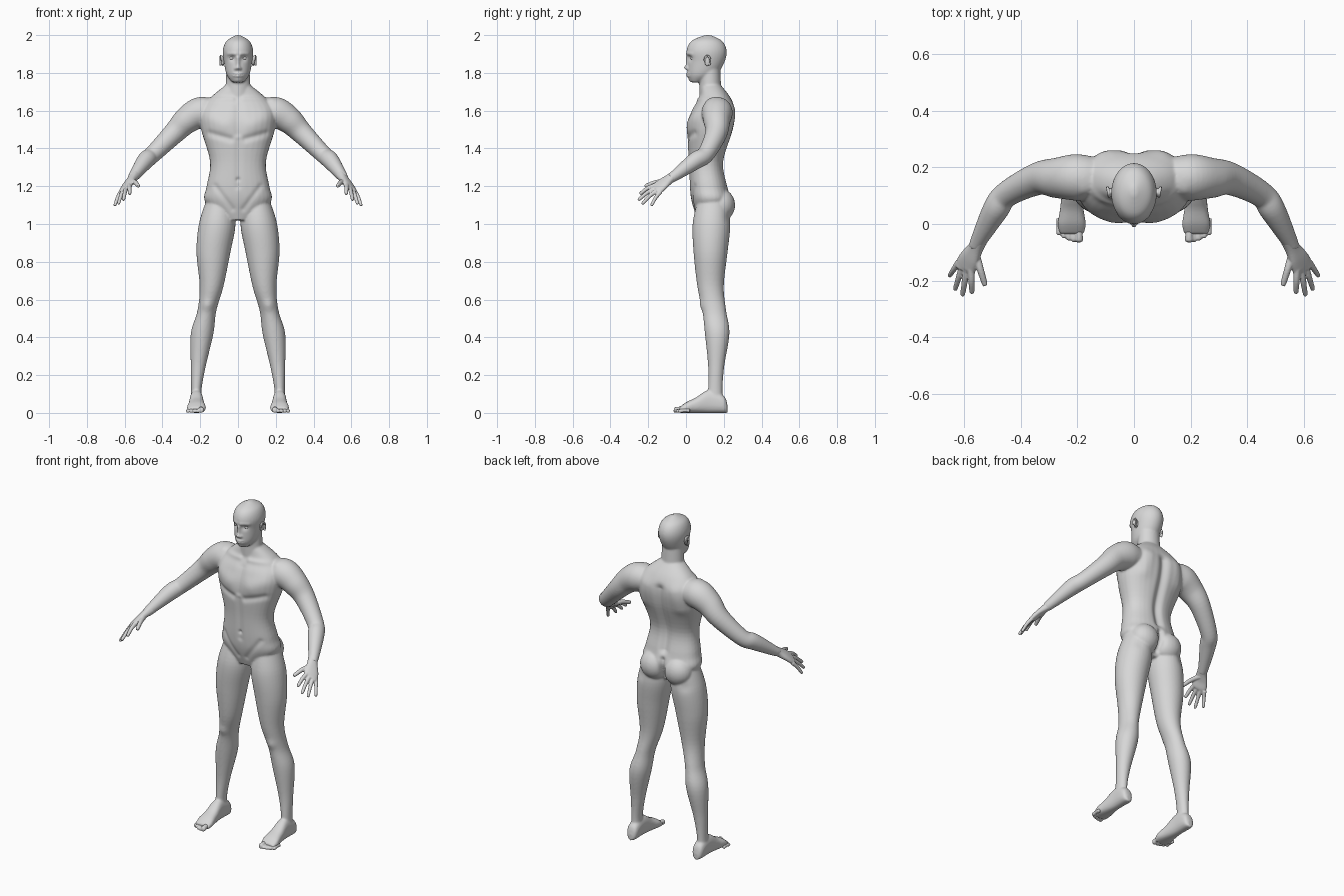
import bpy, bmesh, math
from mathutils import Vector, Matrix
from mathutils.kdtree import KDTree
from mathutils.geometry import intersect_point_line

if "Cube" in bpy.data.objects:
    bpy.data.objects.remove(bpy.data.objects["Cube"])

X, Y, Z = Matrix.Identity(3)
SIDES = 32

skin = bpy.data.materials.new("light_grey_skin")
skin.use_nodes = True
grey = (.68, .68, .68, 1)
skin.diffuse_color = grey
skin.node_tree.nodes["Principled BSDF"].inputs["Base Color"].default_value = grey


def spline(rows, steps=6):
    """Smoothly interpolate rows of numbers (Catmull-Rom)."""
    result = []
    last = len(rows) - 1
    for i in range(last):
        before, start, end, after = (rows[min(max(j, 0), last)] for j in range(i - 1, i + 3))
        for k in range(steps):
            t = k / steps
            row = []
            for a, b, c, d in zip(before, start, end, after):
                curve = 2 * a - 5 * b + 4 * c - d + t * (3 * b - a - 3 * c + d)
                row.append(b + t * (c - a + t * curve) / 2)
            result.append(row)
    return result + [list(rows[last])]


def tube(bm, rows, side, axis=None, power=2, mirror=True):
    """Loft (x, y, z, radius, optional second radius) rows into a closed tube."""
    rows = spline(rows)
    points = [Vector(row[:3]) for row in rows]
    for sign in (1, -1) if mirror else (1,):
        rings = []
        for i, row in enumerate(rows):
            ahead, behind = points[min(i + 1, len(rows) - 1)], points[max(i - 1, 0)]
            along = axis or (ahead - behind).normalized()
            u = (side - along * side.dot(along)).normalized()
            w = along.cross(u)
            ring = []
            for k in range(SIDES):
                angle = math.tau * k / SIDES
                cosine, sine = (math.copysign(abs(value) ** (2 / power), value)
                                for value in (math.cos(angle), math.sin(angle)))
                p = points[i] + u * row[3] * cosine + w * row[-1] * sine
                ring.append(bm.verts.new((p.x * sign, p.y, p.z)))
            rings.append(ring)
        for lower, upper in zip(rings, rings[1:]):
            for k in range(SIDES):
                n = (k + 1) % SIDES
                bm.faces.new((lower[k], lower[n], upper[n], upper[k]))
        bm.faces.new(rings[0][::-1])
        bm.faces.new(rings[-1])


def stack(bm, rows, power=2):
    """Central upright loft from (height, half width, front y, back y) rows."""
    tube(bm, [(0, (front + back) / 2, height, width, (back - front) / 2)
              for height, width, front, back in rows], X, Z, power, mirror=False)


def ellipsoids(bm, centre, radii):
    """Add a mirrored pair of ellipsoids."""
    for sign in (1, -1):
        place = Matrix.Translation((centre[0] * sign, *centre[1:])) @ Matrix.Diagonal((*radii, 1))
        bmesh.ops.create_uvsphere(bm, u_segments=24, v_segments=16, radius=1, matrix=place)


def finish(bm, name, voxel=None, smooth=0):
    """Turn the parts into one object, fused and relaxed if a voxel size is given."""
    bmesh.ops.recalc_face_normals(bm, faces=bm.faces)
    mesh = bpy.data.meshes.new(name)
    bm.to_mesh(mesh)
    bm.free()
    ob = bpy.data.objects.new(name, mesh)
    bpy.context.collection.objects.link(ob)
    bpy.context.view_layer.objects.active = ob
    if voxel:
        fuse = ob.modifiers.new("fuse", 'REMESH')
        fuse.mode, fuse.voxel_size = 'VOXEL', voxel
        relax = ob.modifiers.new("relax", 'SMOOTH')
        relax.factor, relax.iterations = .5, smooth
        for modifier in ("fuse", "relax"):
            bpy.ops.object.modifier_apply(modifier=modifier)
    ob.data.materials.clear()
    ob.data.materials.append(skin)
    ob.data.shade_smooth()
    return ob


# Torso, neck and head
body = bmesh.new()
stack(body, [(1.02, .08, .06, .18), (1.12, .175, .03, .235), (1.2, .166, .02, .22),
             (1.33, .148, .015, .2), (1.5, .195, .005, .25), (1.6, .2, .03, .26),
             (1.67, .145, .07, .235), (1.74, .06, .08, .18)], power=2.3)
stack(body, [(1.64, .07, .07, .19), (1.85, .06, .07, .18)])
stack(body, [(1.75, .03, .025, .08), (1.79, .06, .01, .16), (1.86, .075, .01, .205),
             (1.92, .08, .003, .215), (1.97, .06, .03, .19), (2, .01, .1, .13)])

# Buttocks
ellipsoids(body, (.08, .185, 1.1), (.085, .075, .085))

# Legs
tube(body, [(.1, .14, 1.12, .07, .08), (.11, .135, 1, .097, .1), (.13, .13, .85, .09, .09),
            (.14, .13, .67, .063, .07), (.165, .15, .54, .05, .063), (.19, .165, .42, .06, .065),
            (.21, .16, .25, .04, .043), (.22, .155, .13, .028, .038), (.22, .155, .06, .03, .04)],
     X, Z)

# Feet, resting on their soles
feet = [(.22, .015, .02), (.2, .033, .045), (.12, .035, .06), (.05, .042, .04),
        (0, .05, .028), (-.035, .043, .015)]
tube(body, [(.22, y, height, width, height) for y, width, height in feet], X, -Y, 2.4)

# Arms
tube(body, [(.13, .16, 1.59, .07), (.2, .165, 1.59, .082), (.27, .163, 1.55, .072),
            (.34, .16, 1.48, .058), (.45, .105, 1.37, .046), (.49, .05, 1.335, .046),
            (.55, -.06, 1.255, .029), (.56, -.085, 1.24, .025)], Z)
figure = finish(body, "body", .0055, 8)

# Muscle and face modelling on the fused surface
vertices = figure.data.vertices
normals = [v.normal.copy() for v in vertices]
flat_map = KDTree(len(vertices))
for v in vertices:
    flat_map.insert((v.co.x, 0, v.co.z), v.index)
flat_map.balance()


def stroke(facing, radius, amount, start, end=None):
    """Raise or sink the front or back skin along an (x, z) line on both sides."""
    end = end or start
    for sign in (1, -1) if start[0] or end[0] else (1,):
        p, q = (Vector((x * sign, 0, z)) for x, z in (start, end))
        reach = (q - p).length / 2 + radius * 2.5
        for co, i, _ in flat_map.find_range((p + q) / 2, reach):
            t = 0 if p == q else min(max(intersect_point_line(co, p, q)[1], 0), 1)
            gap = (co - p.lerp(q, t)).length / radius
            weight = max(normals[i].dot(facing), 0) * math.exp(-gap * gap)
            vertices[i].co += normals[i] * amount * weight


front, back = -Y, Y
stroke(front, .02, -.007, (0, 1.48), (0, 1.62))          # breastbone
stroke(front, .016, -.005, (0, 1.2), (0, 1.44))          # belly line
stroke(front, .018, -.008, (.04, 1.45), (.15, 1.48))     # under chest
stroke(front, .045, .009, (.08, 1.53), (.14, 1.56))      # chest
stroke(front, .015, -.005, (.12, 1.2), (.03, 1.08))      # groin
stroke(front, .014, .006, (.03, 1.66), (.18, 1.66))      # collarbone
stroke(front, .01, -.008, (0, 1.235))                    # navel
stroke(front, .028, .007, (.163, .57))                   # kneecap
stroke(back, .026, -.018, (0, 1.22), (0, 1.6))           # spine
stroke(back, .016, -.018, (0, 1.05), (0, 1.16))          # cleft
stroke(back, .04, .009, (.1, 1.6), (.12, 1.5))           # shoulder blade
stroke(back, .03, -.005, (.15, 1.03))                    # buttock fold
stroke(front, .016, -.012, (.033, 1.878))                # eye socket
stroke(front, .01, .005, (.014, 1.9), (.05, 1.9))        # brow
stroke(front, .009, .011, (0, 1.88), (0, 1.83))          # nose bridge
stroke(front, .011, .012, (0, 1.826))                    # nose tip
stroke(front, .008, .007, (.012, 1.822))                 # nostril wing
stroke(front, .01, .007, (0, 1.79), (.018, 1.79))        # lips
stroke(front, .003, -.006, (0, 1.79), (.024, 1.79))      # mouth
stroke(front, .014, .004, (0, 1.764))                    # chin
for v in vertices:
    v.co.z = max(v.co.z, 0)

# Eyes
eyes = bmesh.new()
ellipsoids(eyes, (.033, .037, 1.878), (.014, .013, .011))
finish(eyes, "eyeballs")

# Ears: a flat shell with a raised rim sweeping over the top and behind
ears = bmesh.new()
ear = Vector((.08, .113, 1.863))
ellipsoids(ears, ear, (.008, .015, .028))
rim = []
for step in range(9):
    angle = math.pi * (1 - step / 6)
    lean = Vector((.5 - .5 * math.cos(angle), 0, 0))
    sweep = Vector((.008, .016 * math.cos(angle), .028 * math.sin(angle)))
    rim.append((*(ear + sweep + X * .006 * (1 - lean.x)), .005))
tube(ears, rim, X)
finish(ears, "ears", .003, 3)

# Palms
hands = bmesh.new()
across = Vector((.055, .035, -.035))
tube(hands, [(.545, -.053, 1.26, .028, .028), (.56, -.085, 1.24, .028, .022),
             (.58, -.12, 1.215, .038, .018), (.595, -.15, 1.19, .042, .016),
             (.6, -.165, 1.185, .034, .011)], across, power=2.3)


def finger(base, tip, radius):
    """A gently arched, tapering finger."""
    middle = base.lerp(tip, .5) + Z * .008
    end = tip.lerp(middle, .12)
    tube(hands, [(*base, radius * 1.2), (*middle, radius), (*end, radius * .8),
                 (*tip, radius * .4)], across)


# Four fingers fanned from index to little, and a thumb
first_base, last_base = Vector((.576, -.16, 1.205)), Vector((.62, -.135, 1.17))
first_tip, last_tip = Vector((.573, -.245, 1.158)), Vector((.653, -.184, 1.096))
longer = Vector((.008, -.033, -.013))
for i in range(4):
    t = i / 3
    tip = first_tip.lerp(last_tip, t) + longer * math.sin(math.pi * t)
    finger(first_base.lerp(last_base, t), tip, .011 - .001 * t)
finger(Vector((.562, -.1, 1.225)), Vector((.526, -.218, 1.2)), .0125)
finish(hands, "hands", .0035, 3)

# Toes, from the big one outwards
toes = bmesh.new()
for i in range(5):
    radius = .01 if i else .015
    x = .195 + .0175 * i
    tip = -.065 + .0016 * i * i
    tube(toes, [(x, tip + .06, radius * 1.2, radius), (x, tip + .03, radius * 1.3, radius * .9),
                (x, tip + .008, radius, radius), (x, tip, radius, radius * .5)], X)
finish(toes, "toes", .0035, 3)
